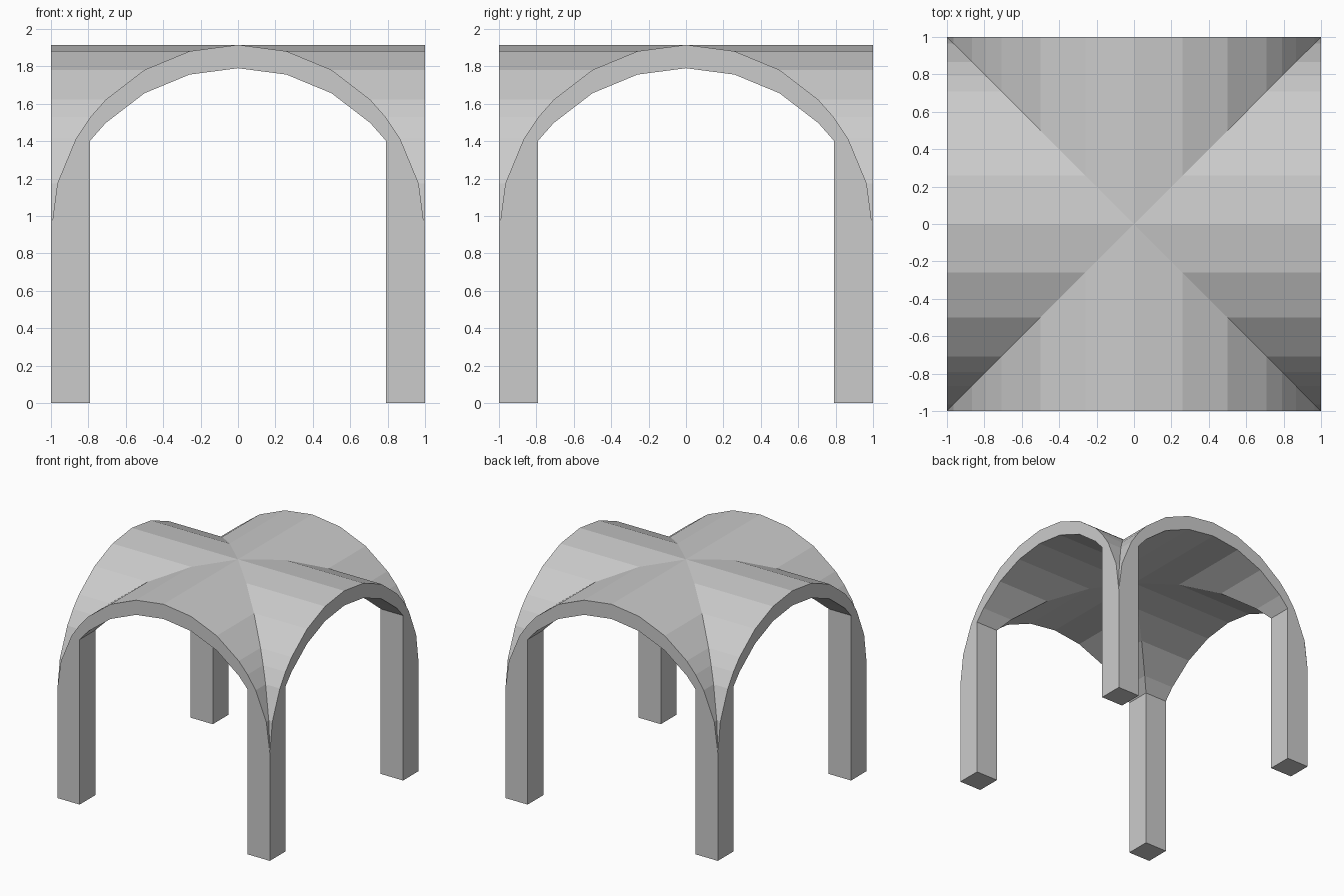
import bpy, bmesh
from math import sqrt, sin, radians
from mathutils import Matrix, Vector

if "Cube" in bpy.data.objects:
    bpy.data.objects.remove(bpy.data.objects["Cube"])

SPRING, THICK, PIER = 0.915, 0.125, 0.79   # springing height, shell depth, pier inner face

# Arch stations across the span: 15 degree steps plus the pier face
half = sorted([sin(radians(a)) for a in range(15, 91, 15)] + [PIER])
xs = [-x for x in reversed(half)] + [0.0] + half


def outer(x):
    return SPRING + sqrt(max(0.0, 1 - x * x))


def inner(x):
    return outer(x) - THICK


bm = bmesh.new()


def face(points, rot):
    unique = []
    for p in points:
        v = rot @ Vector(p)
        if all((v - u).length > 1e-5 for u in unique):
            unique.append(v)
    bm.faces.new([bm.verts.new(v) for v in unique])


# Four identical wedges, each one quarter of the crossing barrel vaults
for k in range(4):
    rot = Matrix.Rotation(radians(90 * k), 3, 'Z')
    for a, b in zip(xs, xs[1:]):
        # Vault top strip, running from the groin to the open edge
        face([(a, abs(a), outer(a)), (b, abs(b), outer(b)),
              (b, 1, outer(b)), (a, 1, outer(a))], rot)
        if max(abs(a), abs(b)) <= PIER + 1e-6:
            # Vault underside strip and arch edge
            face([(a, abs(a), inner(a)), (b, abs(b), inner(b)),
                  (b, 1, inner(b)), (a, 1, inner(a))], rot)
            face([(a, 1, outer(a)), (b, 1, outer(b)),
                  (b, 1, inner(b)), (a, 1, inner(a))], rot)
    for s in (-1, 1):
        # Pier outer face up to the vault curve, and pier inner face
        curve = [(s * x, 1, outer(x)) for x in reversed(half) if x >= PIER]
        face([(s * PIER, 1, inner(PIER)), (s * PIER, 1, 0), (s, 1, 0)] + curve, rot)
        face([(s * PIER, PIER, 0), (s * PIER, 1, 0),
              (s * PIER, 1, inner(PIER)), (s * PIER, PIER, inner(PIER))], rot)
    # Pier foot
    face([(PIER, PIER, 0), (1, PIER, 0), (1, 1, 0), (PIER, 1, 0)], rot)

bmesh.ops.remove_doubles(bm, verts=bm.verts, dist=1e-4)
bmesh.ops.recalc_face_normals(bm, faces=bm.faces)
mesh = bpy.data.meshes.new("groin_vault")
bm.to_mesh(mesh)
bm.free()
bpy.context.collection.objects.link(bpy.data.objects.new("groin_vault", mesh))
